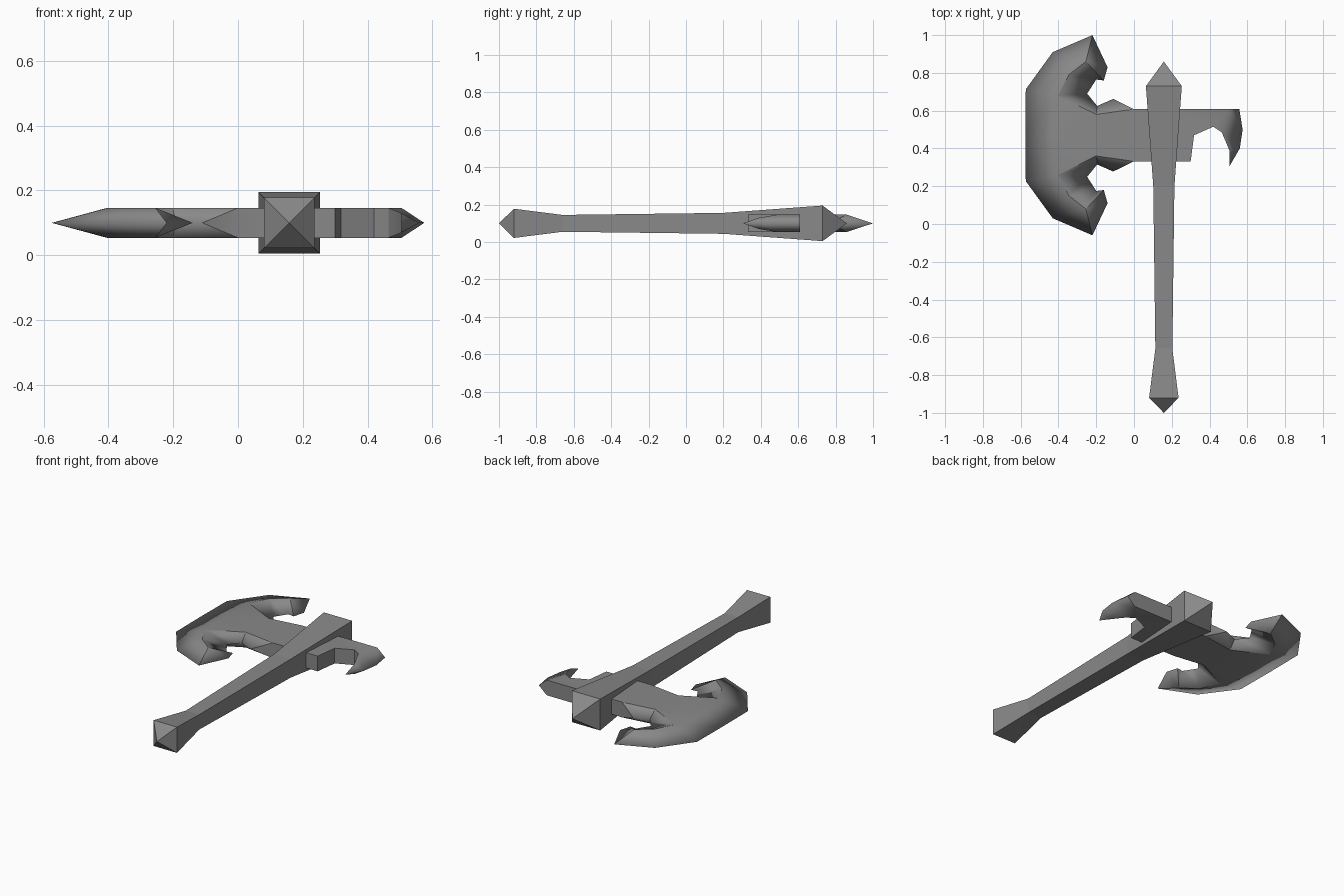
import bpy, bmesh, math

cube = bpy.data.objects.get("Cube")
if cube:
    bpy.data.objects.remove(cube, do_unlink=True)

metal = bpy.data.materials.new("dark grey metal")
metal.use_nodes = True
GREY = (0.25, 0.25, 0.25, 1)
metal.diffuse_color = GREY
metal.node_tree.nodes["Principled BSDF"].inputs["Base Color"].default_value = GREY

MID = 0.1     # height of the middle plane
T = 0.046     # half thickness of the head


def finish(name, bm, location, angle):
    bmesh.ops.recalc_face_normals(bm, faces=bm.faces)
    mesh = bpy.data.meshes.new(name)
    bm.to_mesh(mesh)
    bm.free()
    mesh.materials.append(metal)
    obj = bpy.data.objects.new(name, mesh)
    obj.location = location
    bpy.context.collection.objects.link(obj)
    bpy.ops.object.select_all(action='DESELECT')
    obj.select_set(True)
    bpy.context.view_layer.objects.active = obj
    if angle:
        bpy.ops.object.shade_smooth_by_angle(angle=math.radians(angle))
    return obj


def upper_half(name, points, faces, y, mirror_y, angle):
    """Build the upper surface, drop walls to the middle plane, then mirror."""
    bm = bmesh.new()
    v = {k: bm.verts.new(p) for k, p in points.items()}
    for f in faces:
        bm.faces.new([v[k] for k in f.split()])
    floor = {}

    def drop(vert):
        if vert.co.z < 1e-5:
            return vert
        if vert not in floor:
            floor[vert] = bm.verts.new((vert.co.x, vert.co.y, 0))
        return floor[vert]

    for e in [e for e in bm.edges if e.is_boundary]:
        a, b = e.verts
        if mirror_y and abs(a.co.y) + abs(b.co.y) < 1e-5:
            continue
        ring = list(dict.fromkeys([a, b, drop(b), drop(a)]))
        if len(ring) > 2:
            bm.faces.new(ring)
    obj = finish(name, bm, (0, y, MID), angle)
    mod = obj.modifiers.new("mirror", 'MIRROR')
    mod.use_axis = (False, mirror_y, True)
    return obj


# Handle: square sections along y, pointed at both ends
bm = bmesh.new()
rings = []
for y, r in [(-0.92, 0.078), (-0.66, 0.045), (0.2, 0.056), (0.73, 0.095)]:
    rings.append([bm.verts.new((sx * r, y, sz * r))
                  for sx, sz in [(-1, -1), (1, -1), (1, 1), (-1, 1)]])
tips = [bm.verts.new((0, y, 0)) for y in (-1, 0.86)]
for i in range(4):
    j = (i + 1) % 4
    for a, b in zip(rings, rings[1:]):
        bm.faces.new((a[i], a[j], b[j], b[i]))
    for tip, ring in zip(tips, (rings[0], rings[-1])):
        bm.faces.new((ring[i], ring[j], tip))
finish("handle", bm, (0.158, 0, MID), 0)

# Crescent blade and neck: o = cutting edge, i = inner edge, r = ridge, n/h = neck
blade = {
    "o0": (-0.575, 0, 0), "o1": (-0.573, 0.243, 0), "o2": (-0.43, 0.44, 0),
    "o3": (-0.22, 0.53, 0),
    "i1": (-0.14, 0.36, 0), "i2": (-0.16, 0.29, 0), "i3": (-0.2, 0.295, 0),
    "i4": (-0.248, 0.22, 0), "i5": (-0.195, 0.155, 0), "i6": (-0.11, 0.192, 0),
    "r0": (-0.405, 0, T), "r1": (-0.402, 0.21, T), "r2": (-0.345, 0.32, T),
    "r3": (-0.255, 0.39, T),
    "n0": (-0.2, 0, T), "n1": (-0.2, 0.11, T),
    "e0": (0, 0, T), "e1": (0, 0.138, T), "h0": (0.16, 0, T), "h1": (0.16, 0.138, T),
}
upper_half("axe_blade", blade, [
    "o0 o1 r1 r0", "o1 o2 r2 r1", "o2 o3 r3 r2", "o3 i1 r3", "i1 i2 r3",
    "r3 i2 i3", "r3 i3 r2", "r2 i3 i4", "r2 i4 r1", "r1 i4 i5", "r1 i5 n1",
    "r0 r1 n1 n0", "n1 i5 i6", "n1 i6 e1", "n0 n1 e1 e0", "e0 e1 h1 h0",
], 0.47, True, 30)

# Rear block with a downturned hook
hook = {
    "a": (0.16, 0.332, T), "b": (0.3, 0.332, T), "c": (0.318, 0.47, T),
    "d": (0.42, 0.515, T), "s2": (0.465, 0.485, T), "s1": (0.505, 0.61, T),
    "f": (0.16, 0.61, T), "s3": (0.505, 0.39, 0.03),
    "o1": (0.557, 0.61, 0), "o2": (0.575, 0.5, 0), "o3": (0.56, 0.4, 0),
    "tip": (0.505, 0.305, 0),
}
upper_half("rear_hook", hook, [
    "a b c d s2 s1 f", "s1 s2 o2 o1", "s2 s3 o3 o2", "s3 tip o3",
], 0, False, 30)
